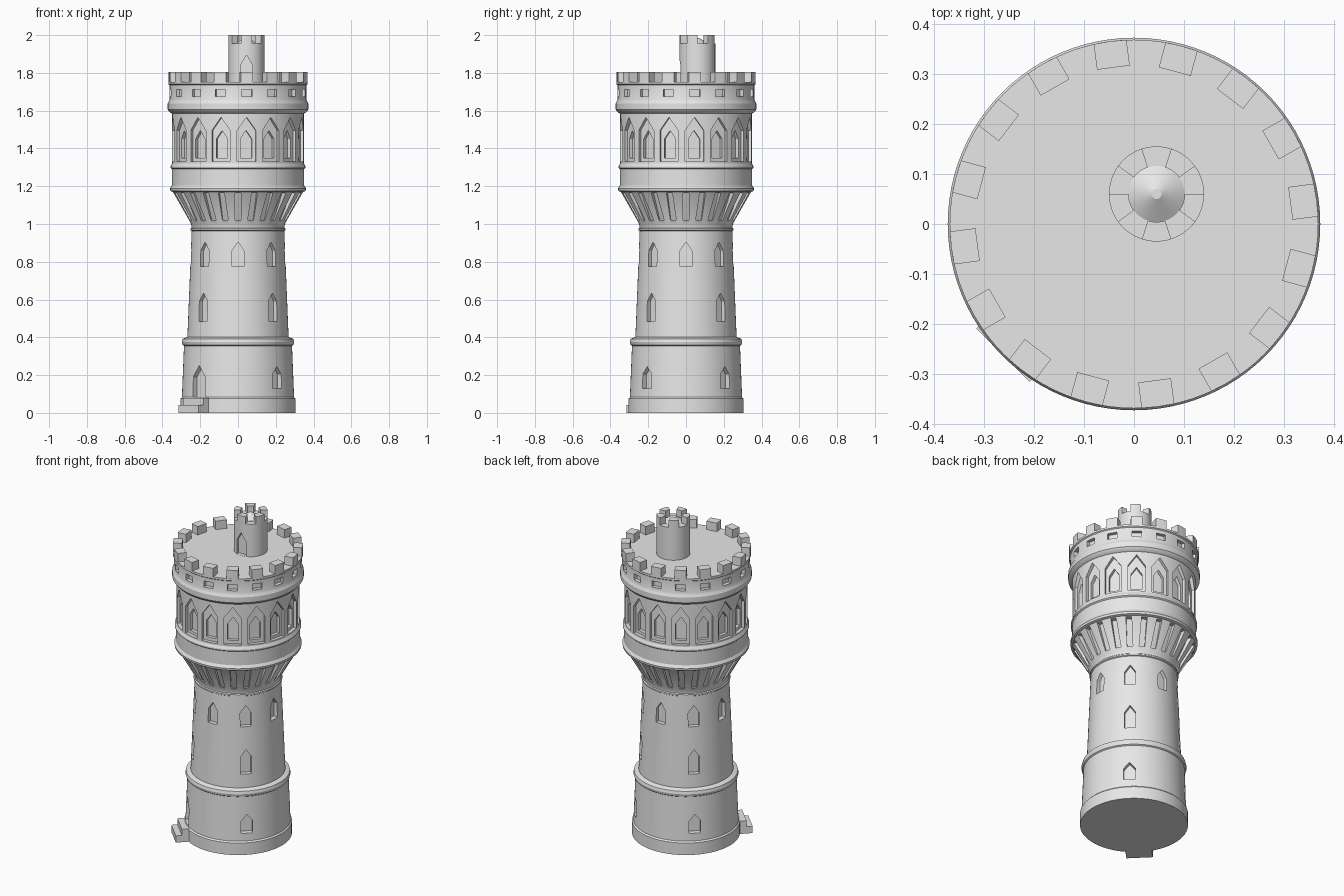
import bpy, bmesh, math
from mathutils import Vector, Matrix

if "Cube" in bpy.data.objects:
    bpy.data.objects.remove(bpy.data.objects["Cube"])

SEG = 96
stone = bpy.data.materials.new("grey_stone")
stone.diffuse_color = (0.8, 0.8, 0.8, 1)
stone.use_nodes = True
stone.node_tree.nodes["Principled BSDF"].inputs["Base Color"].default_value = stone.diffuse_color


def make_object(name, bm):
    bmesh.ops.recalc_face_normals(bm, faces=bm.faces)
    mesh = bpy.data.meshes.new(name)
    bm.to_mesh(mesh)
    bm.free()
    mesh.materials.append(stone)
    obj = bpy.data.objects.new(name, mesh)
    bpy.context.collection.objects.link(obj)
    return obj


def lathe(name, profile, centre=(0, 0), seg=SEG):
    """Closed solid of revolution from (radius, z) points."""
    bm = bmesh.new()
    rings = []
    for r, z in profile:
        rings.append([bm.verts.new((centre[0] + r * math.cos(2 * math.pi * i / seg),
                                    centre[1] + r * math.sin(2 * math.pi * i / seg), z))
                      for i in range(seg)])
    for a, b in zip(rings, rings[1:]):
        for i in range(seg):
            j = (i + 1) % seg
            bm.faces.new((a[i], a[j], b[j], b[i]))
    bm.faces.new(rings[0])
    bm.faces.new(rings[-1])
    return make_object(name, bm)


def prism(bm, loop0, loop1, angle=0, centre=(0, 0)):
    """Prism between two matching loops, turned to face an azimuth in degrees."""
    m = Matrix.Translation((centre[0], centre[1], 0)) @ Matrix.Rotation(math.radians(angle), 4, 'Z')
    a = [bm.verts.new(m @ Vector(p)) for p in loop0]
    b = [bm.verts.new(m @ Vector(p)) for p in loop1]
    n = len(a)
    for i in range(n):
        j = (i + 1) % n
        bm.faces.new((a[i], a[j], b[j], b[i]))
    bm.faces.new(a)
    bm.faces.new(b)


def pointed(bm, angle, width, z0, z1, z2, r0, r1, centre=(0, 0)):
    """Pointed opening: sill z0, shoulder z1, tip z2."""
    w = width / 2
    shape = [(-w, z0), (w, z0), (w, z1), (0, z2), (-w, z1)]
    prism(bm, [(r0, y, z) for y, z in shape], [(r1, y, z) for y, z in shape], angle, centre)


def block(bm, angle, width, z0, z1, r0, r1):
    w = width / 2
    shape = [(-w, z0), (w, z0), (w, z1), (-w, z1)]
    prism(bm, [(r0, y, z) for y, z in shape], [(r1, y, z) for y, z in shape], angle)


def sector(bm, angle, half, r0, r1, z0, z1, centre=(0, 0), n=6):
    """Curved block spanning angle +- half degrees."""
    steps = [math.radians(-half + 2 * half * i / n) for i in range(n + 1)]
    ring = [(r1 * math.cos(t), r1 * math.sin(t)) for t in steps]
    ring += [(r0 * math.cos(t), r0 * math.sin(t)) for t in reversed(steps)]
    prism(bm, [(x, y, z0) for x, y in ring], [(x, y, z1) for x, y in ring], angle, centre)


def cut(obj, bm):
    cutter = make_object("cutter", bm)
    cutter.hide_render = True
    mod = obj.modifiers.new("cut", 'BOOLEAN')
    mod.operation = 'DIFFERENCE'
    mod.solver = 'EXACT'
    mod.object = cutter
    bpy.context.view_layer.objects.active = obj
    bpy.ops.object.modifier_apply(modifier=mod.name)
    bpy.data.objects.remove(cutter)


DIAGONALS = [45, 135, 225, 315]
BAYS = [7.5 + 22.5 * k for k in range(16)]

# Base drum with plinth, string course, windows and the door
base = lathe("base", [(0.305, 0), (0.305, 0.075), (0.297, 0.083), (0.286, 0.355), (0.293, 0.36),
                      (0.297, 0.375), (0.293, 0.392), (0.268, 0.402)])
bm = bmesh.new()
for a in DIAGONALS[:2] + DIAGONALS[3:]:
    pointed(bm, a, 0.066, 0.13, 0.205, 0.245, 0.262, 0.4)
pointed(bm, 225, 0.09, 0.084, 0.19, 0.25, 0.262, 0.4)
cut(base, bm)

# Door steps
bm = bmesh.new()
block(bm, 225, 0.15, 0, 0.08, 0.25, 0.335)
block(bm, 225, 0.15, 0, 0.042, 0.25, 0.37)
make_object("door_steps", bm)

# Tapering shaft with two rows of windows
shaft = lathe("shaft", [(0.268, 0.40), (0.245, 0.965)])
bm = bmesh.new()
for a in DIAGONALS:
    pointed(bm, a, 0.062, 0.485, 0.59, 0.635, 0.236, 0.4)
for k in range(8):
    pointed(bm, 45 * k, 0.062, 0.775, 0.86, 0.905, 0.226, 0.4)
cut(shaft, bm)

# Flared corbel with radial grooves
corbel = lathe("corbel", [(0.245, 0.963), (0.251, 0.967), (0.251, 0.975), (0.246, 0.98),
                          (0.248, 1.0), (0.346, 1.172)])
bm = bmesh.new()
groove = [(0.249, 1.02), (0.40, 1.02), (0.40, 1.165), (0.316, 1.165)]
for k in range(24):
    prism(bm, [(r, -0.016, z) for r, z in groove], [(r, 0.016, z) for r, z in groove], 15 * k)
cut(corbel, bm)

# Wide upper drum with sixteen stepped arch niches
drum = lathe("upper_drum", [(0.346, 1.17), (0.358, 1.175), (0.36, 1.188), (0.35, 1.205), (0.35, 1.29),
                            (0.357, 1.296), (0.357, 1.305), (0.349, 1.32), (0.349, 1.60)])
bm = bmesh.new()
for a in BAYS:
    pointed(bm, a, 0.10, 1.33, 1.495, 1.565, 0.328, 0.45)
cut(drum, bm)
bm = bmesh.new()
for a in BAYS:
    pointed(bm, a, 0.062, 1.35, 1.45, 1.495, 0.308, 0.45)
cut(drum, bm)

# Cornice and parapet band with square openings, closed by the roof deck
parapet = lathe("parapet", [(0.349, 1.585), (0.362, 1.592), (0.372, 1.605), (0.372, 1.638), (0.366, 1.65),
                            (0.362, 1.66), (0.362, 1.735), (0.368, 1.74), (0.368, 1.752)])
bm = bmesh.new()
for a in BAYS:
    block(bm, a, 0.056, 1.675, 1.712, 0.34, 0.45)
cut(parapet, bm)

# Battlements around the roof
bm = bmesh.new()
for a in BAYS:
    ring = [(0.315, 0.033), (0.315, -0.033), (0.3665, -0.033), (0.368, 0), (0.3665, 0.033)]
    prism(bm, [(x, y, 1.75) for x, y in ring], [(x, y, 1.805) for x, y in ring], a)
make_object("battlements", bm)

# Stair turret with doorway, crown and cone cap
TC = (0.045, 0.06)
turret = lathe("turret", [(0.095, 1.745), (0.095, 1.955)], TC, 60)
bm = bmesh.new()
pointed(bm, -90, 0.065, 1.753, 1.84, 1.895, 0.072, 0.15, TC)
cut(turret, bm)
bm = bmesh.new()
for k in range(5):
    sector(bm, -90 + 72 * k, 18, 0.056, 0.095, 1.953, 2.0, TC)
make_object("turret_battlements", bm)
lathe("turret_cap", [(0.056, 1.95), (0.056, 1.956), (0.01, 1.985)], TC, 48)

# Smooth the round surfaces, keep edges sharp
for obj in bpy.context.scene.objects:
    obj.select_set(True)
bpy.context.view_layer.objects.active = base
bpy.ops.object.shade_smooth_by_angle(angle=math.radians(25))
